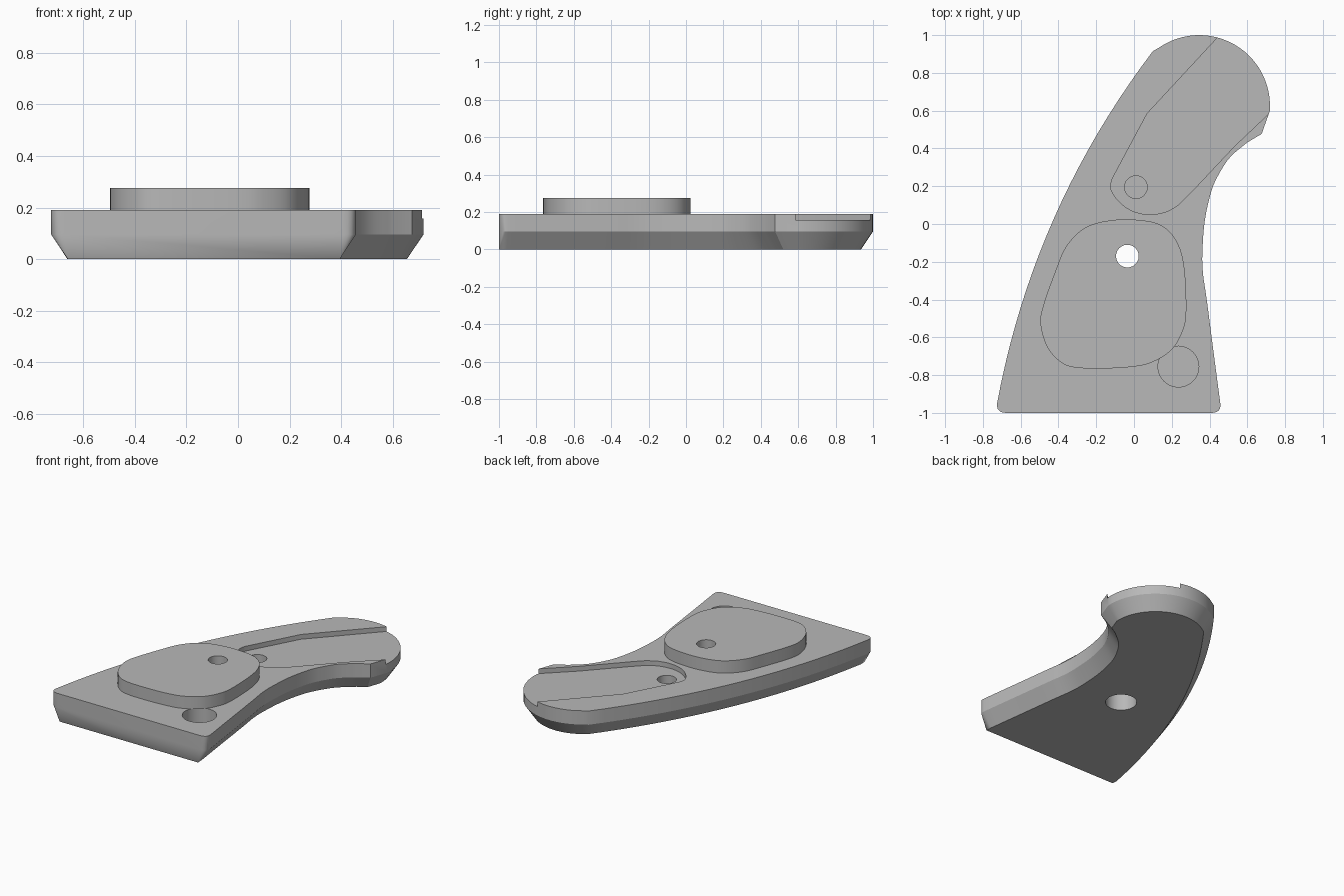
import bpy, bmesh, math
from mathutils import Vector

cube = bpy.data.objects.get("Cube")
if cube:
    bpy.data.objects.remove(cube, do_unlink=True)

# One plain grey for everything
grey = bpy.data.materials.new("plain grey")
grey.use_nodes = True
colour = (0.48, 0.48, 0.48, 1)
grey.diffuse_color = colour
grey.node_tree.nodes["Principled BSDF"].inputs["Base Color"].default_value = colour


def spline(points, steps=6, closed=False):
    """Smooth curve through the points (Catmull-Rom)."""
    p = [Vector(q) for q in points]
    p = [p[-1]] + p + p[:2] if closed else [p[0]] + p + [p[-1]]
    out = []
    for a, b, c, d in zip(p, p[1:], p[2:], p[3:]):
        for i in range(steps):
            t = i / steps
            out.append(0.5 * (2 * b + (c - a) * t + (2 * a - 5 * b + 4 * c - d) * t ** 2
                              + (3 * b - a - 3 * c + d) * t ** 3))
    return out if closed else out + [p[-1]]


def circle(x, y, r, n=48):
    return [Vector((x + r * math.cos(math.tau * i / n), y + r * math.sin(math.tau * i / n)))
            for i in range(n)]


def bezier(a, b, c, n=6):
    a, b, c = Vector(a), Vector(b), Vector(c)
    return [a * (1 - t) ** 2 + b * 2 * t * (1 - t) + c * t * t for t in (i / n for i in range(n + 1))]


def inset(path, distance):
    """Offset an open clockwise path inwards with mitred corners."""
    out = []
    for i, p in enumerate(path):
        before = (p - path[i - 1]).normalized() if i else None
        after = (path[i + 1] - p).normalized() if i + 1 < len(path) else before
        before = before or after
        mid = (before + after).normalized()
        out.append(p + Vector((mid.y, -mid.x)) * distance / mid.dot(after))
    return out


def loft(name, layers):
    """Capped solid from (outline, height) layers."""
    bm = bmesh.new()
    rings = [[bm.verts.new((p[0], p[1], z)) for p in ring] for ring, z in layers]
    bm.faces.new(rings[0])
    bm.faces.new(rings[-1])
    n = len(rings[0])
    for low, high in zip(rings, rings[1:]):
        for i in range(n):
            j = (i + 1) % n
            bm.faces.new((low[i], low[j], high[j], high[i]))
    bmesh.ops.remove_doubles(bm, verts=bm.verts, dist=0.0001)
    bmesh.ops.recalc_face_normals(bm, faces=bm.faces)
    mesh = bpy.data.meshes.new(name)
    bm.to_mesh(mesh)
    bm.free()
    mesh.materials.append(grey)
    obj = bpy.data.objects.new(name, mesh)
    bpy.context.collection.objects.link(obj)
    return obj


def cut(target, outline, low, high):
    """Subtract a prism from the target."""
    cutter = loft("cutter", [(outline, low), (outline, high)])
    cutter.hide_render = True
    mod = target.modifiers.new("cut", 'BOOLEAN')
    mod.operation, mod.solver, mod.object = 'DIFFERENCE', 'EXACT', cutter
    with bpy.context.temp_override(object=target, active_object=target, selected_objects=[target]):
        bpy.ops.object.modifier_apply(modifier=mod.name)
    bpy.data.objects.remove(cutter, do_unlink=True)


TOP, BEVEL, PAD_TOP = 0.19, 0.095, 0.275

# Base outline: bowed left side, round head, hollow right side
start, end = Vector((-0.725, -0.95)), Vector((0.1, 0.915))
bow = Vector((-0.915, 0.404)) * 0.121
side = [start.lerp(end, t) + bow * 4 * t * (1 - t) for t in (i / 20 for i in range(21))]
for i in range(25):
    a = math.radians(125 - 129 * i / 24)
    side.append(Vector((0.345 + 0.375 * math.cos(a), 0.625 + 0.375 * math.sin(a))))
side.append(Vector((0.676, 0.477)))
side += spline([(0.60, 0.432), (0.51, 0.355), (0.45, 0.265), (0.41, 0.175), (0.375, 0.02),
                (0.362, -0.15), (0.365, -0.26), (0.385, -0.4), (0.42, -0.67), (0.457, -0.95)], 4)

# Rounded front corners run down to sharp points at the underside
left = bezier((-0.675, -1), (-0.73, -1), side[0])[:-1]
right = bezier(side[-1], (0.463, -1), (0.41, -1))[1:]
outline = left + side + right
underside = ([Vector((-0.66, -1))] * len(left) + inset(side, 0.064)
             + [Vector((0.395, -1))] * len(right))
base = loft("base_plate", [(underside, 0), (outline, BEVEL), (outline, TOP)])

# Raised pad
pad = loft("raised_pad", [(spline([
    (-0.495, -0.53), (-0.46, -0.65), (-0.39, -0.73), (-0.31, -0.76), (-0.16, -0.765), (0, -0.755),
    (0.10, -0.73), (0.2, -0.665), (0.26, -0.56), (0.277, -0.45), (0.265, -0.22), (0.225, -0.09),
    (0.15, -0.01), (0.04, 0.02), (-0.12, 0.02), (-0.26, -0.02), (-0.36, -0.12),
    (-0.42, -0.26), (-0.48, -0.43)], 5, True), z) for z in (TOP, PAD_TOP)])

# Shallow channel opening through the head
channel = spline([(0.24, 0.105), (0.17, 0.065), (0.08, 0.05), (-0.01, 0.07),
                  (-0.08, 0.12), (-0.122, 0.185), (-0.115, 0.24)], 5)
channel += [(0.07, 0.585), (0.64, 1.2), (1.1, 0.95), (0.72, 0.59), (0.53, 0.41), (0.3, 0.165)]
cut(base, channel, 0.157, 0.4)

# Blind holes in the front corner and in the channel
cut(base, circle(0.235, -0.755, 0.108), 0.06, 0.4)
cut(base, circle(0.01, 0.195, 0.06), 0.06, 0.4)

# Through hole with a wider bore underneath
for part in (base, pad):
    cut(part, circle(-0.035, -0.17, 0.06), -0.1, 0.5)
cut(base, circle(-0.035, -0.17, 0.1), -0.1, 0.13)

# Smooth walls, crisp edges
for obj in (base, pad):
    bpy.ops.object.select_all(action='DESELECT')
    obj.select_set(True)
    bpy.context.view_layer.objects.active = obj
    bpy.ops.object.shade_smooth_by_angle(angle=math.radians(25))
